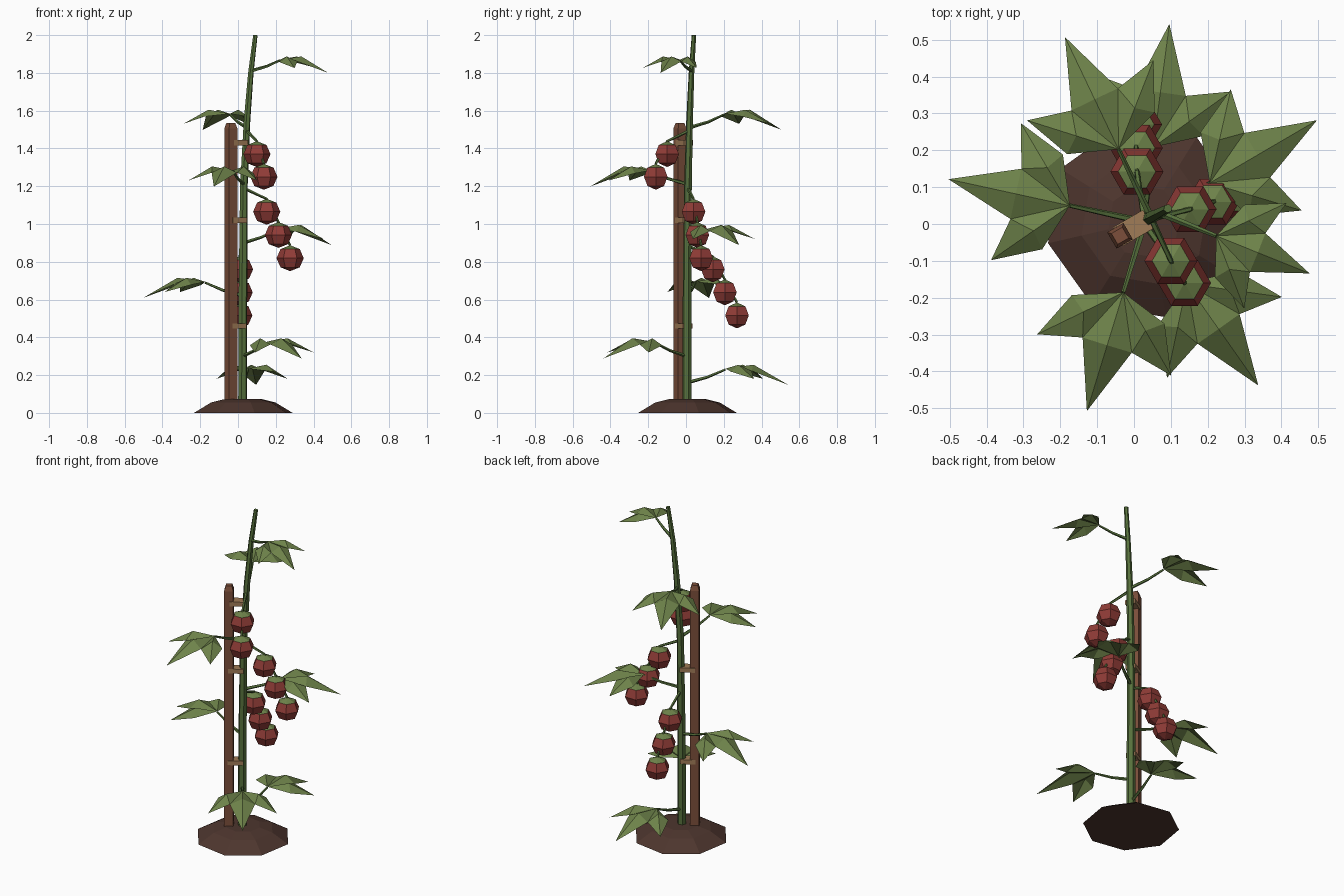
import bpy, bmesh, math
from mathutils import Vector, Matrix

if "Cube" in bpy.data.objects:
    bpy.data.objects.remove(bpy.data.objects["Cube"])


def material(name, rgb):
    m = bpy.data.materials.new(name)
    m.diffuse_color = (*rgb, 1)
    m.use_nodes = True
    m.node_tree.nodes["Principled BSDF"].inputs["Base Color"].default_value = m.diffuse_color
    return m


LEAF = material("leaf green", (0.155, 0.225, 0.068))
STEM = material("stem green", (0.095, 0.165, 0.045))
FRUIT = material("fruit red", (0.28, 0.045, 0.038))
WOOD = material("stake brown", (0.20, 0.078, 0.043))
SOIL = material("soil brown", (0.075, 0.036, 0.027))
TWINE = material("tie tan", (0.35, 0.20, 0.095))


def finish(name, bm, *mats):
    bmesh.ops.recalc_face_normals(bm, faces=bm.faces)
    me = bpy.data.meshes.new(name)
    bm.to_mesh(me)
    bm.free()
    for m in mats:
        me.materials.append(m)
    ob = bpy.data.objects.new(name, me)
    bpy.context.collection.objects.link(ob)
    return ob


def loft(bm, rings):
    """Join rings of points with quads and cap both ends."""
    vs = [[bm.verts.new(p) for p in r] for r in rings]
    n = len(vs[0])
    for a, b in zip(vs, vs[1:]):
        for i in range(n):
            j = (i + 1) % n
            bm.faces.new((a[i], a[j], b[j], b[i]))
    bm.faces.new(vs[0][::-1])
    bm.faces.new(vs[-1])


def ring(c, r, n, turn=0.0, axis=Vector((0, 0, 1))):
    q = Vector((0, 0, 1)).rotation_difference(axis)
    return [Vector(c) + q @ Vector((r * math.cos(turn + k * math.tau / n),
                                    r * math.sin(turn + k * math.tau / n), 0))
            for k in range(n)]


def tube(name, pts, radii, sides, mat):
    pts = [Vector(p) for p in pts]
    rings = []
    for i, p in enumerate(pts):
        ax = (pts[min(i + 1, len(pts) - 1)] - pts[max(i - 1, 0)]).normalized()
        rings.append(ring(p, radii[i], sides, 0.3, ax))
    bm = bmesh.new()
    loft(bm, rings)
    return finish(name, bm, mat)


# soil mound
bm = bmesh.new()
turn = math.radians(13)
loft(bm, [ring((0.028, 0.008, z), r, 8, turn)
          for r, z in ((0.268, 0), (0.175, 0.055), (0.10, 0.073))])
finish("soil_mound", bm, SOIL)

# square stake with chamfered top
bm = bmesh.new()
turn = math.radians(30 + 45)
loft(bm, [ring((-0.038, -0.032, z), r, 4, turn)
          for r, z in ((0.036, 0.03), (0.036, 1.505), (0.024, 1.535))])
finish("stake", bm, WOOD)

# main stem, bending at the top
STEM_PATH = [(0.025, 0.005, 0.03), (0.026, 0.006, 0.6), (0.031, 0.010, 1.2),
             (0.048, 0.019, 1.55), (0.068, 0.029, 1.8), (0.092, 0.042, 2.0)]
tube("main_stem", STEM_PATH, [0.025, 0.024, 0.021, 0.018, 0.015, 0.012], 6, STEM)


def stem_at(z):
    for a, b in zip(STEM_PATH, STEM_PATH[1:]):
        if z <= b[2]:
            return Vector(a).lerp(Vector(b), (z - a[2]) / (b[2] - a[2]))


# ties between stake and stem
for i, z in enumerate((0.46, 1.02, 1.43)):
    bm = bmesh.new()
    c = stem_at(z)
    mid = Vector(((c.x - 0.038) / 2, (c.y - 0.032) / 2, z))
    bmesh.ops.create_cube(bm, size=1, matrix=Matrix.Translation(mid)
                          @ Matrix.Rotation(math.radians(30), 4, 'Z')
                          @ Matrix.Diagonal((0.085, 0.058, 0.027, 1)))
    finish(f"tie_{i + 1}", bm, TWINE)


# leaves: stalk plus three folded lobes
def leaf(i, z, angle, s):
    root = stem_at(z)

    def at(origin, deg, dist, h):
        t = angle + math.radians(deg)
        return origin + Vector((math.cos(t) * dist * s, math.sin(t) * dist * s, h * s))

    base = at(root, 0, 0.205, 0.07)
    tube(f"leaf_stalk_{i}", [root, at(root, 0, 0.11, 0.03), base],
         [0.010, 0.008, 0.006], 5, STEM)
    bm = bmesh.new()

    def v(deg, dist, h):
        return bm.verts.new(at(base, deg, dist, h))

    b = v(0, 0, 0.004)
    edge = [v(-70, 0.14, -0.012), v(-25, 0.165, -0.008),
            v(25, 0.165, -0.008), v(70, 0.14, -0.012)]
    lobes = [(-47, 0.26, 0.12, -0.05), (0, 0.337, 0.15, -0.082), (47, 0.26, 0.12, -0.05)]
    for k, (deg, length, mid, drop) in enumerate(lobes):
        m, tip = v(deg, mid, 0.025), v(deg, length, drop)
        r, l = edge[k], edge[k + 1]
        for f in ((b, r, m), (b, m, l), (r, tip, m), (m, tip, l)):
            bm.faces.new(f)
    finish(f"leaf_{i}", bm, LEAF)


LEAF_Z = (0.16, 0.30, 0.62, 0.90, 1.21, 1.51, 1.81)
for i, z in enumerate(LEAF_Z):
    leaf(i + 1, z, math.radians(82.5 - 137.4 * i), 0.81 if i == 6 else 1.0)


# fruit: low-poly ball with green cap on the topmost faces
def fruit(name, c):
    bm = bmesh.new()
    bmesh.ops.create_uvsphere(bm, u_segments=6, v_segments=4, radius=0.072,
                              matrix=Matrix.Rotation(math.radians(30), 4, 'Z'))
    for f in bm.faces:
        f.material_index = 1 if f.calc_center_median().z > 0.052 else 0
    bmesh.ops.scale(bm, vec=(1, 1, 0.95), verts=bm.verts)
    bmesh.ops.translate(bm, vec=c, verts=bm.verts)
    finish(name, bm, FRUIT, LEAF)


# trusses: first fruit, step to the next, count
TRUSSES = [((0.008, 0.142, 0.76), (-0.002, 0.064, -0.122), 3),
           ((0.152, 0.04, 1.065), (0.062, 0.02, -0.123), 3),
           ((0.10, -0.10, 1.37), (0.037, -0.06, -0.12), 2)]
for t, (first, step, count) in enumerate(TRUSSES):
    first, step = Vector(first), Vector(step)
    path = [stem_at(first.z + 0.125)]
    for k in range(count):
        c = first + step * k
        fruit(f"fruit_{t + 1}_{k + 1}", c)
        path.append(c + Vector((0, 0, 0.068)))
    tube(f"truss_stalk_{t + 1}", path, [0.009] + [0.007] * count, 5, STEM)
